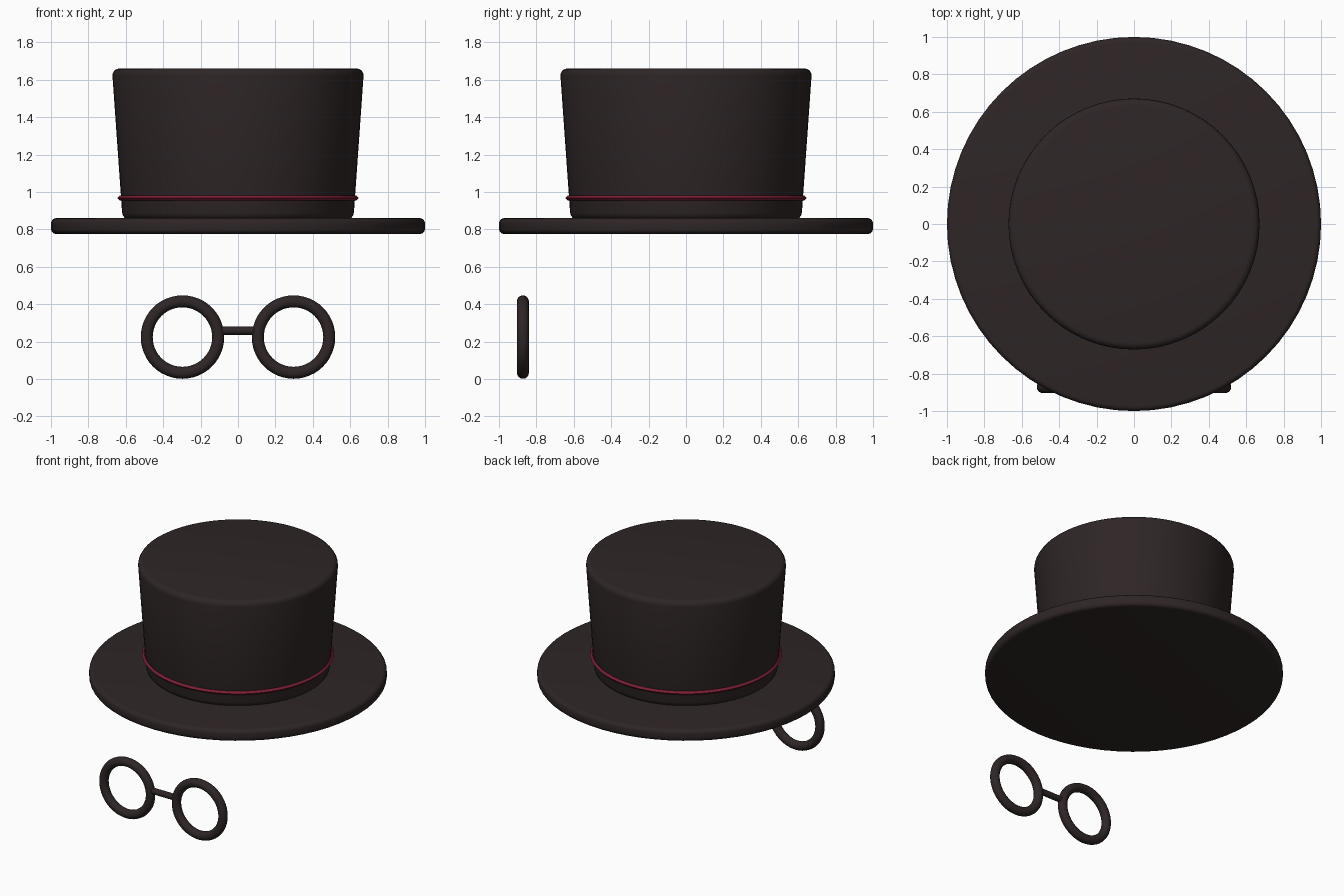
import bpy, bmesh, math

if "Cube" in bpy.data.objects:
    bpy.data.objects.remove(bpy.data.objects["Cube"])


def material(name, rgb):
    m = bpy.data.materials.new(name)
    m.diffuse_color = (*rgb, 1.0)
    m.use_nodes = True
    m.node_tree.nodes["Principled BSDF"].inputs["Base Color"].default_value = m.diffuse_color
    return m


DARK = material("dark brown", (0.028, 0.019, 0.019))
RED = material("deep red", (0.19, 0.013, 0.033))


def finish(name, mat):
    ob = bpy.context.object
    ob.name = name
    ob.data.materials.append(mat)
    bpy.ops.object.shade_smooth_by_angle(angle=math.radians(40))
    return ob


def rounded_disc(name, r_low, r_high, z0, z1, bevel):
    """Solid (tapered) disc with rounded rims, z0 to z1."""
    bpy.ops.mesh.primitive_cone_add(vertices=64, radius1=r_low, radius2=r_high,
                                    depth=z1 - z0, location=(0, 0, (z0 + z1) / 2))
    ob = bpy.context.object
    bm = bmesh.new()
    bm.from_mesh(ob.data)
    rims = [e for e in bm.edges if abs(e.verts[0].co.z - e.verts[1].co.z) < 1e-5]
    bmesh.ops.bevel(bm, geom=rims, offset=bevel, segments=4, profile=0.5, affect='EDGES')
    bm.to_mesh(ob.data)
    bm.free()
    return finish(name, DARK)


# Hat brim and flared crown
rounded_disc("brim", 1.0, 1.0, 0.775, 0.86, 0.028)
rounded_disc("crown", 0.617, 0.674, 0.85, 1.66, 0.04)

# Thin ridged band around the crown
bpy.ops.mesh.primitive_torus_add(major_radius=0.631, minor_radius=0.014,
                                 major_segments=64, minor_segments=4,
                                 location=(0, 0, 0.967))
finish("hat_band", RED)

# Round spectacle rims
Y = -0.872
for side, x in (("left", -0.297), ("right", 0.297)):
    bpy.ops.mesh.primitive_torus_add(major_radius=0.191, minor_radius=0.032,
                                     major_segments=48, minor_segments=16,
                                     location=(x, Y, 0.224),
                                     rotation=(math.pi / 2, 0, 0))
    finish(side + "_lens_rim", DARK)

# Nose bridge
bpy.ops.mesh.primitive_cylinder_add(vertices=24, radius=0.022, depth=0.20,
                                    location=(0, Y, 0.258),
                                    rotation=(0, math.pi / 2, 0))
finish("nose_bridge", DARK)
